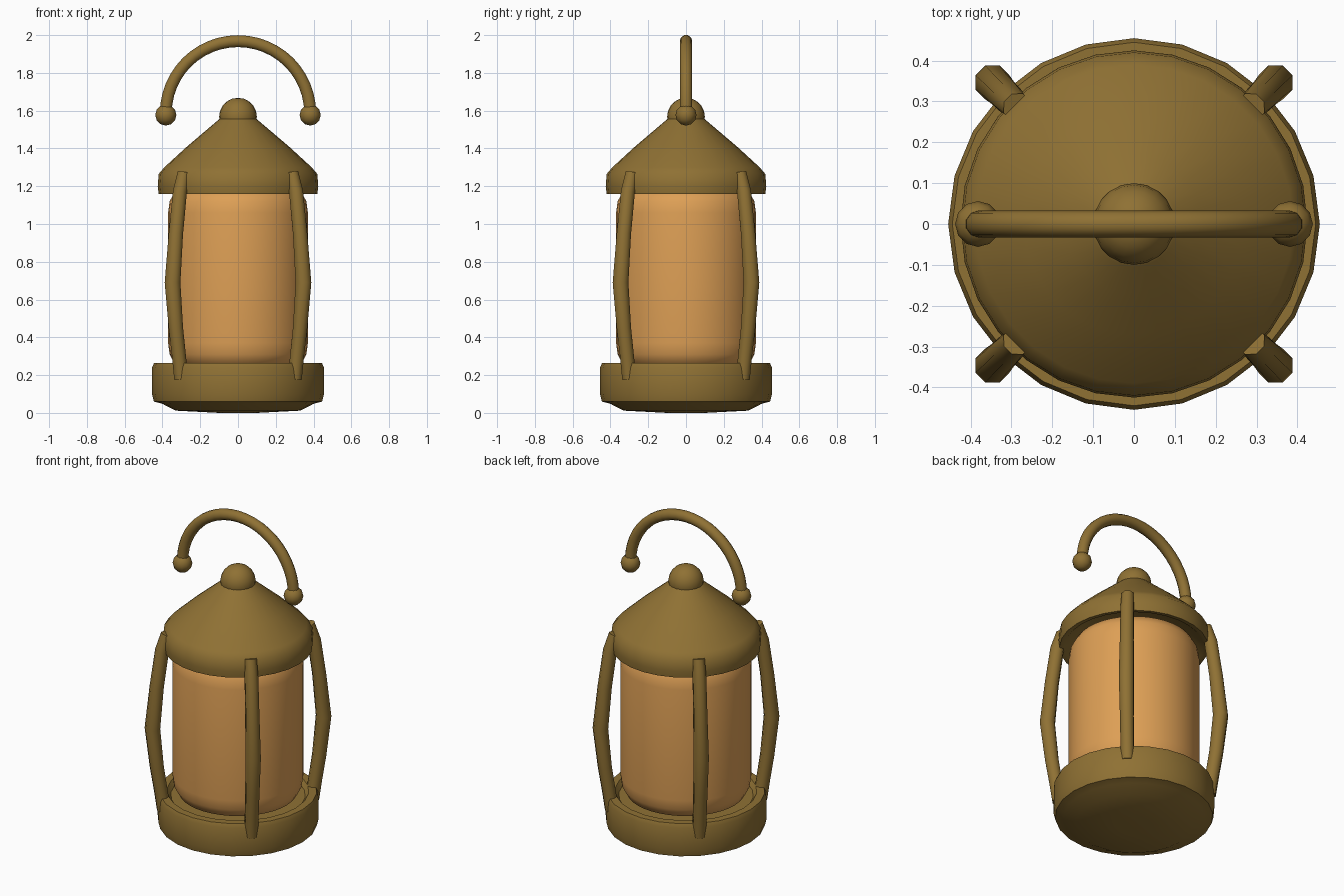
import bpy, math
from mathutils import Vector

if "Cube" in bpy.data.objects:
    bpy.data.objects.remove(bpy.data.objects["Cube"])


def material(name, color):
    m = bpy.data.materials.new(name)
    m.diffuse_color = (*color, 1)
    m.use_nodes = True
    m.node_tree.nodes["Principled BSDF"].inputs["Base Color"].default_value = m.diffuse_color
    return m


BRASS = material("aged_brass", (0.275, 0.165, 0.034))
GLOW = material("warm_glass", (0.73, 0.35, 0.092))


def finish(obj, name, mat, angle=50):
    obj.name = name
    obj.data.materials.append(mat)
    bpy.ops.object.select_all(action='DESELECT')
    obj.select_set(True)
    bpy.context.view_layer.objects.active = obj
    bpy.ops.object.shade_smooth_by_angle(angle=math.radians(angle))
    return obj


def make_mesh(name, verts, faces, mat, angle=50):
    me = bpy.data.meshes.new(name)
    me.from_pydata(verts, [], faces)
    obj = bpy.data.objects.new(name, me)
    bpy.context.collection.objects.link(obj)
    return finish(obj, name, mat, angle)


def skin(name, rings, mat, angle=50):
    """Join equal rings of points into a closed tube with end caps."""
    n = len(rings[0])
    verts = [p for r in rings for p in r]
    faces = [(i * n + j, i * n + (j + 1) % n, (i + 1) * n + (j + 1) % n, (i + 1) * n + j)
             for i in range(len(rings) - 1) for j in range(n)]
    faces += [tuple(reversed(range(n))), tuple(range(len(verts) - n, len(verts)))]
    return make_mesh(name, verts, faces, mat, angle)


def lathe(name, profile, n, mat, angle=50):
    rings = [[(r * math.cos(2 * math.pi * j / n), r * math.sin(2 * math.pi * j / n), z)
              for j in range(n)] for r, z in profile]
    return skin(name, rings, mat, angle)


def sweep(name, path, side, radii, n, mat):
    """Sweep a round section along a planar path; side is the plane normal."""
    rings = []
    for i, p in enumerate(path):
        t = (path[min(i + 1, len(path) - 1)] - path[max(i - 1, 0)]).normalized()
        u = side.cross(t)
        rings.append([p + radii[i] * (side * math.sin(a) + u * math.cos(a))
                      for a in (2 * math.pi * (j + 0.5) / n for j in range(n))][::-1])
    return skin(name, rings, mat, 65)


def ball(name, loc, r, seg, mat):
    bpy.ops.mesh.primitive_uv_sphere_add(segments=seg, ring_count=seg // 2, radius=r, location=loc)
    return finish(bpy.context.object, name, mat, 60)


# Base dish with a tapered underside and a low rim
lathe("base", [(0.10, 0.0), (0.33, 0.012), (0.40, 0.048), (0.445, 0.06), (0.455, 0.10),
               (0.455, 0.24), (0.445, 0.263), (0.40, 0.263), (0.38, 0.235), (0.10, 0.235)],
      24, BRASS)

# Glowing glass cylinder with rounded ends
lathe("glass", [(0.25, 0.22), (0.335, 0.26), (0.362, 0.31), (0.37, 0.37), (0.37, 1.06),
                (0.362, 1.12), (0.335, 1.17), (0.25, 1.20)], 40, GLOW)

# Conical roof with a hollow eave
lathe("roof", [(0.10, 1.23), (0.32, 1.23), (0.39, 1.165), (0.42, 1.16), (0.425, 1.20),
               (0.42, 1.265), (0.39, 1.30), (0.27, 1.41), (0.17, 1.495), (0.105, 1.55), (0.08, 1.57)],
      28, BRASS)
ball("roof_knob", (0, 0, 1.568), 0.1, 20, BRASS)

# Four bowed guard bars on the diagonals
for k in range(4):
    a = math.pi / 4 + k * math.pi / 2
    out = Vector((math.cos(a), math.sin(a), 0))
    side = Vector((-math.sin(a), math.cos(a), 0))
    bow = [(0.425, 0.18), (0.442, 0.30), (0.465, 0.45), (0.49, 0.69),
           (0.465, 0.95), (0.435, 1.17), (0.405, 1.27)]
    path = [out * r + Vector((0, 0, z)) for r, z in bow]
    sweep(f"guard_bar_{k + 1}", path, side, [0.04, 0.04, 0.041, 0.045, 0.041, 0.04, 0.036], 8, BRASS)

# Arched carrying handle with ball ends
steps = 24
arc = [Vector((0.382 * math.cos(math.pi * i / steps), 0, 1.588 + 0.38 * math.sin(math.pi * i / steps)))
       for i in range(steps + 1)]
sweep("handle", arc, Vector((0, 1, 0)), [0.033] * (steps + 1), 10, BRASS)
for s, label in ((-1, "left"), (1, "right")):
    ball(f"handle_end_{label}", (s * 0.382, 0, 1.577), 0.056, 12, BRASS)
